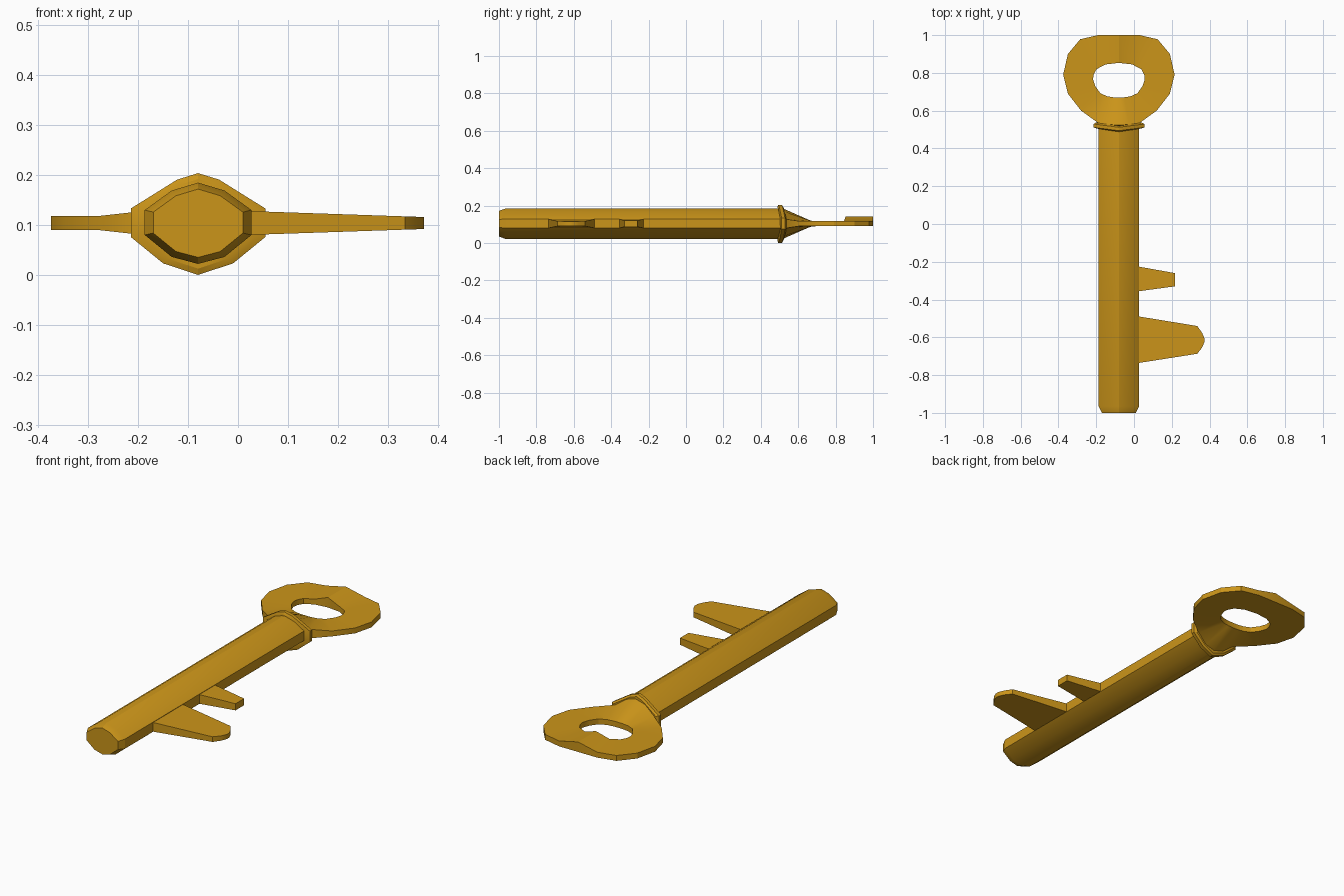
import bpy, bmesh

if "Cube" in bpy.data.objects:
    bpy.data.objects.remove(bpy.data.objects["Cube"])

CX, CZ = -0.08, 0.104
brass = bpy.data.materials.new("brass")
brass.diffuse_color = (0.60, 0.30, 0.01, 1)
brass.use_nodes = True
brass.node_tree.nodes["Principled BSDF"].inputs["Base Color"].default_value = brass.diffuse_color


def loft(name, rings, closed=False):
    """Skin a list of equal-length point rings; cap the ends, or join them if closed."""
    bm = bmesh.new()
    vs = [[bm.verts.new(p) for p in r] for r in rings]
    n, m = len(vs), len(vs[0])
    for i in range(n if closed else n - 1):
        a, b = vs[i], vs[(i + 1) % n]
        for j in range(m):
            k = (j + 1) % m
            bm.faces.new((a[j], a[k], b[k], b[j]))
    if not closed:
        bm.faces.new(vs[0])
        bm.faces.new(vs[-1])
    bmesh.ops.recalc_face_normals(bm, faces=bm.faces)
    mesh = bpy.data.meshes.new(name)
    bm.to_mesh(mesh)
    bm.free()
    obj = bpy.data.objects.new(name, mesh)
    bpy.context.collection.objects.link(obj)
    mesh.materials.append(brass)
    bpy.ops.object.select_all(action='DESELECT')
    obj.select_set(True)
    bpy.context.view_layer.objects.active = obj
    bpy.ops.object.shade_smooth_by_angle(angle=0.45)
    return obj


def mirrored(half):
    """Full ten-sided outline from the right half, top to bottom."""
    return half + [(-x, z) for x, z in half[-2:0:-1]]


# Shaft: ten-sided bar with a chamfered tip
bar = mirrored([(0, 0.185), (0.053, 0.169), (0.107, 0.130),
                (0.107, 0.080), (0.053, 0.036), (0, 0.022)])
loft("shaft", [[(CX + x * s, y, CZ + (z - CZ) * s) for x, z in bar]
               for y, s in ((-1, 0.84), (-0.965, 1), (0.52, 1))])

# Collar: flared band, bowed slightly along the shaft
band = mirrored([(0, 0.204), (0.042, 0.191), (0.135, 0.133),
                 (0.135, 0.076), (0.070, 0.023), (0, 0.0)])
loft("collar", [[(CX + x * s, y + 0.13 * abs(x), CZ + (z - CZ) * s) for x, z in band]
                for y, s in ((0.488, 0.88), (0.494, 1), (0.512, 1), (0.519, 0.9))])

# Bow: ring swept round the hole, thickening into the collar
# outer offset, outer y, outer top, outer bottom, inner offset, inner y, inner top
half = [
    (0, 1, 0.142, 0.09, 0, 0.853, 0.142),
    (0.11, 1, 0.118, 0.09, 0.07, 0.845, 0.118),
    (0.205, 0.978, 0.118, 0.09, 0.118, 0.82, 0.118),
    (0.27, 0.90, 0.118, 0.09, 0.134, 0.79, 0.118),
    (0.295, 0.79, 0.118, 0.09, 0.137, 0.765, 0.118),
    (0.27, 0.69, 0.118, 0.09, 0.125, 0.73, 0.118),
    (0.20, 0.60, 0.118, 0.09, 0.098, 0.692, 0.118),
    (0.11, 0.535, 0.128, 0.08, 0.062, 0.676, 0.118),
    (0.055, 0.522, 0.170, 0.036, 0.03, 0.671, 0.118),
    (0, 0.516, 0.186, 0.022, 0, 0.67, 0.118),
]


def slice_at(row, side):
    ox, oy, ot, ob, ix, iy, it = row
    o, i = CX + side * ox, CX + side * ix
    return [(o, oy, ot), (i, iy, it), (i, iy, 0.09), (o, oy, ob)]


loft("bow", [slice_at(r, 1) for r in half] +
     [slice_at(r, -1) for r in half[-2:0:-1]], closed=True)


# Bits: tapered teeth, thinner toward the tip; stations are x, y low, y high
def tooth(name, stations):
    rings = []
    for x, y0, y1 in stations:
        t = 0.024 - 0.034 * (x - 0.02)
        rings.append([(x, y0, CZ - t), (x, y1, CZ - t), (x, y1, CZ + t), (x, y0, CZ + t)])
    loft(name, rings)


tooth("small_bit", [(0.01, -0.358, -0.223), (0.217, -0.33, -0.26)])
tooth("large_bit", [(0.01, -0.738, -0.487), (0.335, -0.687, -0.54),
                    (0.36, -0.655, -0.575), (0.373, -0.625, -0.605)])
